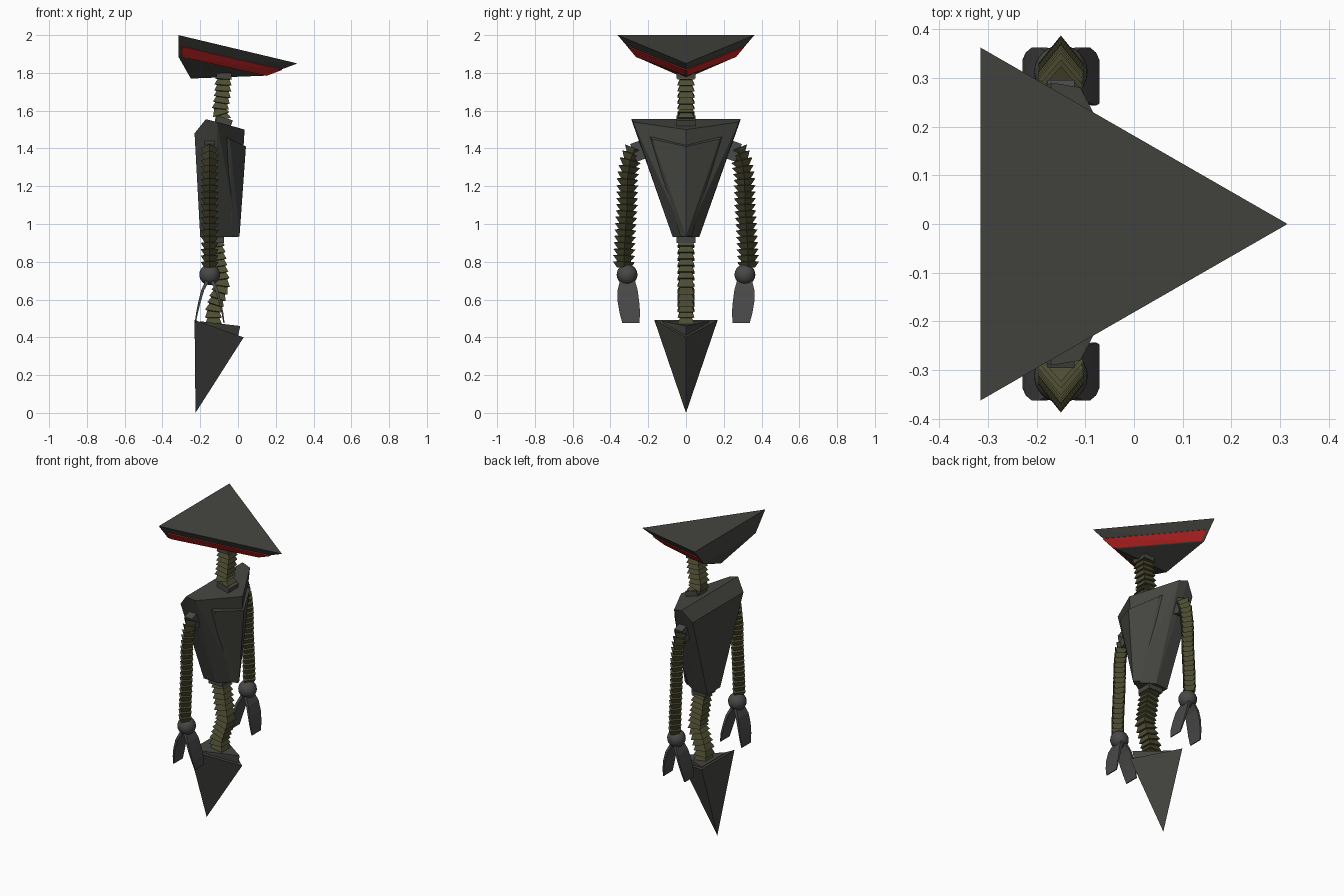
import bpy, bmesh
from mathutils import Vector as V

if "Cube" in bpy.data.objects:
    bpy.data.objects.remove(bpy.data.objects["Cube"])


def material(name, rgb):
    m = bpy.data.materials.new(name)
    m.use_nodes = True
    col = (*rgb, 1)
    m.diffuse_color = col
    bsdf = next(n for n in m.node_tree.nodes if n.type == 'BSDF_PRINCIPLED')
    bsdf.inputs["Base Color"].default_value = col
    bsdf.inputs["Roughness"].default_value = 0.7
    return m


SHELL = material("dark_grey_shell", (0.06, 0.061, 0.053))
CABLE = material("olive_cable", (0.075, 0.073, 0.032))
STEEL = material("grey_steel", (0.064, 0.066, 0.063))
RED = material("red_visor", (0.58, 0.02, 0.02))


def finish(name, bm, mat):
    bmesh.ops.recalc_face_normals(bm, faces=bm.faces)
    me = bpy.data.meshes.new(name)
    bm.to_mesh(me)
    bm.free()
    me.materials.append(mat)
    ob = bpy.data.objects.new(name, me)
    bpy.context.collection.objects.link(ob)


def both(points):
    """Add the mirrored twin of every point that is off the centre plane."""
    return points + [(x, -y, z) for x, y, z in points if y]


def hull(name, points, mat):
    bm = bmesh.new()
    for p in points:
        bm.verts.new(p)
    bmesh.ops.convex_hull(bm, input=bm.verts[:])
    bmesh.ops.dissolve_limit(bm, angle_limit=0.02, verts=bm.verts[:], edges=bm.edges[:])
    finish(name, bm, mat)


def loft(name, rings, mat):
    """Skin a row of equal rings and cap both ends."""
    bm = bmesh.new()
    rows = [[bm.verts.new(p) for p in ring] for ring in rings]
    n = len(rows[0])
    for a, b in zip(rows, rows[1:]):
        for i in range(n):
            j = (i + 1) % n
            bm.faces.new((a[i], a[j], b[j], b[i]))
    bm.faces.new(rows[0])
    bm.faces.new(rows[-1])
    finish(name, bm, mat)


def box(name, centre, size, tilt_x, tilt_y, mat):
    bpy.ops.mesh.primitive_cube_add(size=1, location=centre, rotation=(tilt_x, tilt_y, 0))
    ob = bpy.context.object
    ob.name = name
    ob.scale = size
    ob.data.materials.append(mat)


def bellows(name, path, teeth, section, inner):
    """Ribbed tube: each tooth starts wide and narrows along the path."""
    path = [V(p) for p in path]
    lengths = [(b - a).length for a, b in zip(path, path[1:])]

    def sample(t):
        d = t * sum(lengths)
        for i, step in enumerate(lengths):
            if d <= step or i == len(lengths) - 1:
                return path[i].lerp(path[i + 1], d / step)
            d -= step

    rings = []
    for k in range(teeth):
        for shift, grow in ((0, 1), (0.9, inner)):
            t = (k + shift) / teeth
            c = sample(t)
            along = (sample(min(1, t + 0.06)) - sample(max(0, t - 0.06))).normalized()
            side = V((0, 1, 0))
            side = (side - along * side.dot(along)).normalized()
            fwd = side.cross(along)
            rings.append([c + (fwd * u + side * v) * grow for u, v in section])
    loft(name, rings, CABLE)


# Head: flat tilted triangle above a keeled underside
corner, tip = V((-0.315, 0.362, 2.0)), V((0.315, 0, 1.85))
low_corner, low_tip = V((-0.315, 0.265, 1.885)), V((0.14, 0, 1.785))
keel = V((-0.25, 0, 1.77))
hull("head", both([tuple(p) for p in (corner, tip, low_corner, low_tip, keel)]), SHELL)

# Visor: one thin red plate on each front side of the head
normal = (tip - corner).cross(low_corner - corner).normalized()
for side, label in ((-1, "front"), (1, "back")):
    pts = []
    for s in (0.035, 1):
        for t in (0.47, 0.95):
            p = corner.lerp(tip, s).lerp(low_corner.lerp(low_tip, s), t)
            for off in (-0.002, 0.006):
                q = p + normal * off
                pts.append((q.x, max(q.y, 0) * side, q.z))
    hull(label + "_visor", pts, RED)

# Torso: wedge tapering to the waist, with a raised chest plate
hull("torso", both([(-0.17, 0.29, 1.555), (-0.11, 0.28, 1.54), (0.035, 0, 1.50),
                    (-0.23, 0.26, 1.48), (-0.2, 0.065, 0.93),
                    (-0.11, 0.07, 0.93), (0, 0, 0.93)]), SHELL)
hull("chest_plate", both([(0.042, 0, 1.41), (-0.042, 0.18, 1.45), (0.008, 0, 0.935),
                          (-0.06, 0.19, 1.46), (0, 0, 1.43), (-0.03, 0.03, 0.935)]), SHELL)

# Neck and spine
r = 0.045
square = [(r, r), (-r, r), (-r, -r), (r, -r)]
bellows("neck", [(-0.08, 0, 1.55), (-0.095, 0, 1.6), (-0.082, 0, 1.68), (-0.075, 0, 1.8)],
        8, square, 0.72)
bellows("spine", [(-0.13, 0, 0.47), (-0.13, 0, 0.54), (-0.105, 0, 0.62), (-0.085, 0, 0.68),
                  (-0.1, 0, 0.77), (-0.125, 0, 0.95)], 14, square, 0.72)
box("neck_base", (-0.075, 0, 1.54), (0.085, 0.1, 0.045), 0, 0.3, SHELL)
box("neck_top", (-0.075, 0, 1.785), (0.08, 0.1, 0.03), 0, 0, SHELL)
box("waist_collar", (-0.125, 0, 0.92), (0.1, 0.1, 0.04), 0, 0, SHELL)

# Pelvis: inverted pyramid with a raised plate on top
hull("pelvis", both([(-0.23, 0.168, 0.492), (0.03, 0, 0.4), (-0.225, 0, 0)]), SHELL)
hull("pelvis_plate", both([(-0.2, 0.125, 0.485), (0.012, 0, 0.46),
                           (-0.2, 0.125, 0.46), (0, 0, 0.405)]), SHELL)

# Arms and claws
diamond = [(0.047, 0), (0, 0.058), (-0.047, 0), (0, -0.058)]
arm_x = -0.15
for side, label in ((-1, "front"), (1, "back")):
    box(label + "_shoulder", (arm_x, side * 0.255, 1.385), (0.055, 0.05, 0.1),
        side * -0.35, 0, STEEL)
    arm = [(0.27, 1.4), (0.295, 1.34), (0.31, 1.24), (0.312, 1.1), (0.325, 0.9), (0.33, 0.765)]
    bellows(label + "_arm", [(arm_x, side * y, z) for y, z in arm], 19, diamond, 0.6)

    bpy.ops.mesh.primitive_uv_sphere_add(segments=24, ring_count=14, radius=0.055,
                                         location=(arm_x, side * 0.312, 0.732))
    bpy.context.object.name = label + "_wrist"
    bpy.context.object.data.materials.append(STEEL)
    bpy.ops.object.shade_smooth_by_angle()

    # Two curved blades per claw: x offset, z, inner y, outer y
    blade = [(0.022, 0.7, 0.27, 0.35), (0.045, 0.65, 0.256, 0.362),
             (0.06, 0.59, 0.248, 0.362), (0.072, 0.53, 0.243, 0.352),
             (0.079, 0.475, 0.247, 0.337)]
    for dirx, end in ((-1, "right"), (1, "left")):
        rings = []
        for i, (dx, z, y0, y1) in enumerate(blade):
            thick = 0.02 - 0.0035 * i
            rings.append([(arm_x + dirx * (dx - w), side * y, z)
                          for w, y in ((0, y0), (0, y1), (thick, y1), (thick, y0))])
        loft(f"{label}_claw_{end}", rings, STEEL)
